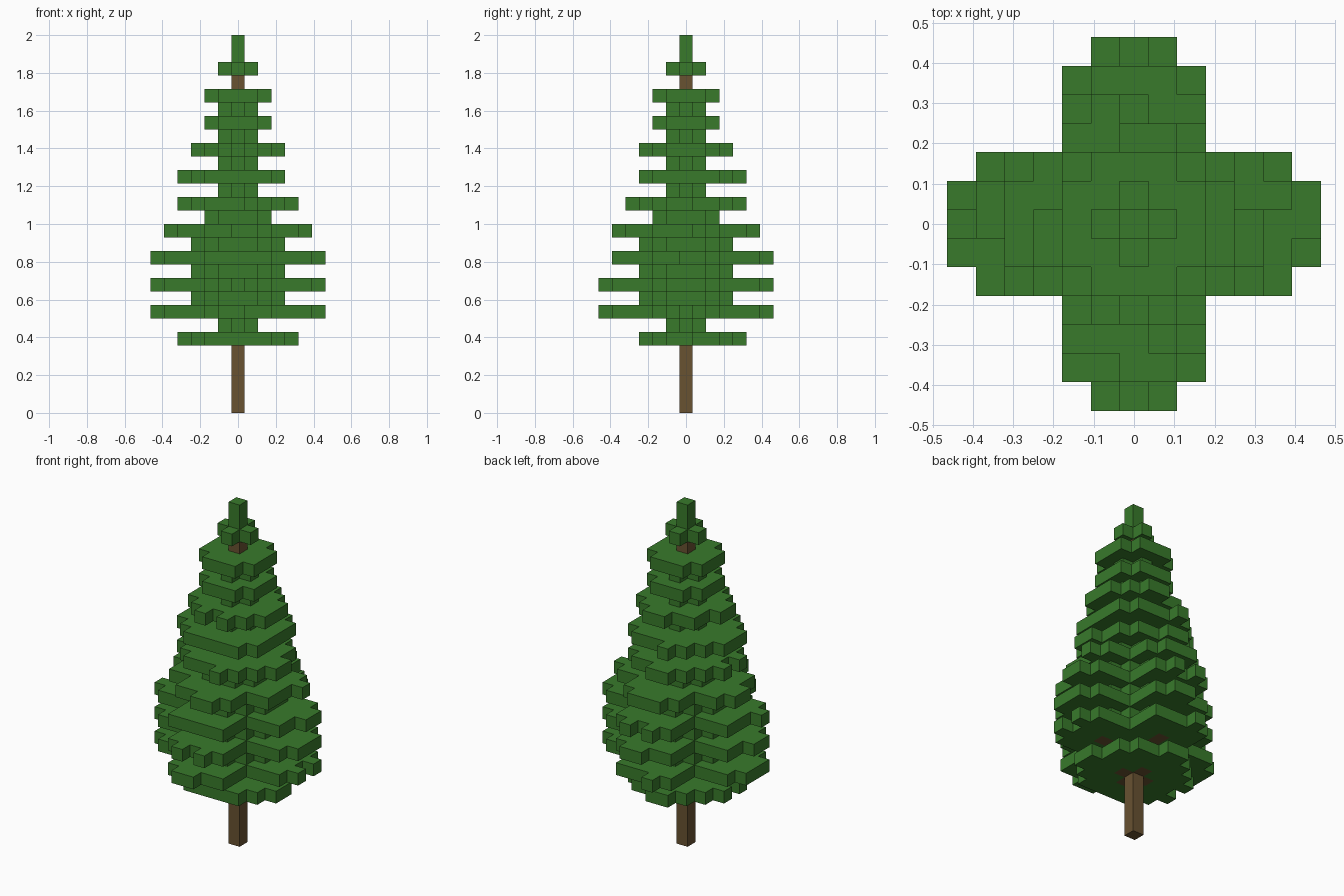
import bpy
import bmesh

U = 2 / 28  # edge length of one block

if "Cube" in bpy.data.objects:
    bpy.data.objects.remove(bpy.data.objects["Cube"], do_unlink=True)


def make_material(name, color):
    mat = bpy.data.materials.new(name)
    mat.use_nodes = True
    mat.diffuse_color = color
    mat.node_tree.nodes["Principled BSDF"].inputs["Base Color"].default_value = color
    return mat


LEAF = make_material("leaf green", (0.04, 0.195, 0.024, 1))
BARK = make_material("bark brown", (0.14, 0.085, 0.031, 1))

ARMS = ((1, 0), (0, 1), (-1, 0), (0, -1))  # left, back, right, front
# Blocks left standing at the end of an arm, used in turn
TIPS = ((-1, 0), (0, 1), (-1, 1), (1,), (-1, 0, 1))


def make_slab(name, cells, level, height, mat):
    """Raise a set of square grid cells into a solid slab."""
    bm = bmesh.new()
    corners = ((-0.5, -0.5), (0.5, -0.5), (0.5, 0.5), (-0.5, 0.5))
    for x, y in sorted(cells):
        bm.faces.new([bm.verts.new(((x + a) * U, (y + b) * U, level * U))
                      for a, b in corners])
    bmesh.ops.remove_doubles(bm, verts=bm.verts, dist=U / 100)
    grown = bmesh.ops.extrude_face_region(bm, geom=bm.faces[:], use_keep_orig=True)
    top = [v for v in grown["geom"] if isinstance(v, bmesh.types.BMVert)]
    bmesh.ops.translate(bm, verts=top, vec=(0, 0, height * U))
    bmesh.ops.recalc_face_normals(bm, faces=bm.faces)
    mesh = bpy.data.meshes.new(name)
    bm.to_mesh(mesh)
    bm.free()
    mesh.materials.append(mat)
    obj = bpy.data.objects.new(name, mesh)
    bpy.context.collection.objects.link(obj)


def arm_row(arm, distance, sides):
    """Cells of one row across an arm."""
    dx, dy = ARMS[arm]
    return {(dx * distance - dy * s, dy * distance + dx * s) for s in sides}


def cross_cells(reach, tips):
    """Cross with broad arms; tips lists the end blocks of each arm."""
    half = min(2, reach)
    cells = set()
    for arm, tip in enumerate(tips):
        for d in range(reach):
            cells |= arm_row(arm, d, range(-half, half + 1))
        cells |= arm_row(arm, reach, tip)
    return cells


# Trunk and the short branches inside the lowest tiers
make_slab("trunk", {(0, 0)}, 0, 25, BARK)
branches = {}
for level, reach in ((5, 1), (7, 3)):
    branches[level] = set()
    for arm in range(4):
        for d in range(1, reach + 1):
            branches[level] |= arm_row(arm, d, (0,))
    make_slab(f"branches_{level}", branches[level], level, 1, BARK)

# Wide ragged tiers: level, reach and the arms that end without a tip
wide = ((5, 4, (3,)), (7, 6, ()), (9, 6, ()), (11, 6, (3,)),
        (13, 5, ()), (15, 4, ()), (17, 4, (0, 3)), (19, 3, ()))
for n, (level, reach, bare) in enumerate(wide):
    tips = [() if arm in bare else TIPS[(arm + 2 * n) % len(TIPS)] for arm in range(4)]
    cells = cross_cells(reach, tips) - branches.get(level, set()) - {(0, 0)}
    make_slab(f"wide_leaf_tier_{level}", cells, level, 1, LEAF)

# Even tiers between and above them
even = {6: 1, 8: 3, 10: 3, 12: 3, 14: 2, 16: 1, 18: 1, 20: 1, 21: 2, 22: 1, 23: 2, 25: 1}
for level, reach in even.items():
    tip = (0,) if reach == 1 else (-1, 0, 1)
    cells = cross_cells(reach, [tip] * 4) - {(0, 0)}
    if reach < 3:
        # Small tiers have their corners cut away
        cells = {(x, y) for x, y in cells if abs(x) + abs(y) < 2 * reach}
    make_slab(f"even_leaf_tier_{level}", cells, level, 1, LEAF)

# Tip of the tree
make_slab("leaf_tip", {(0, 0)}, 25, 3, LEAF)
